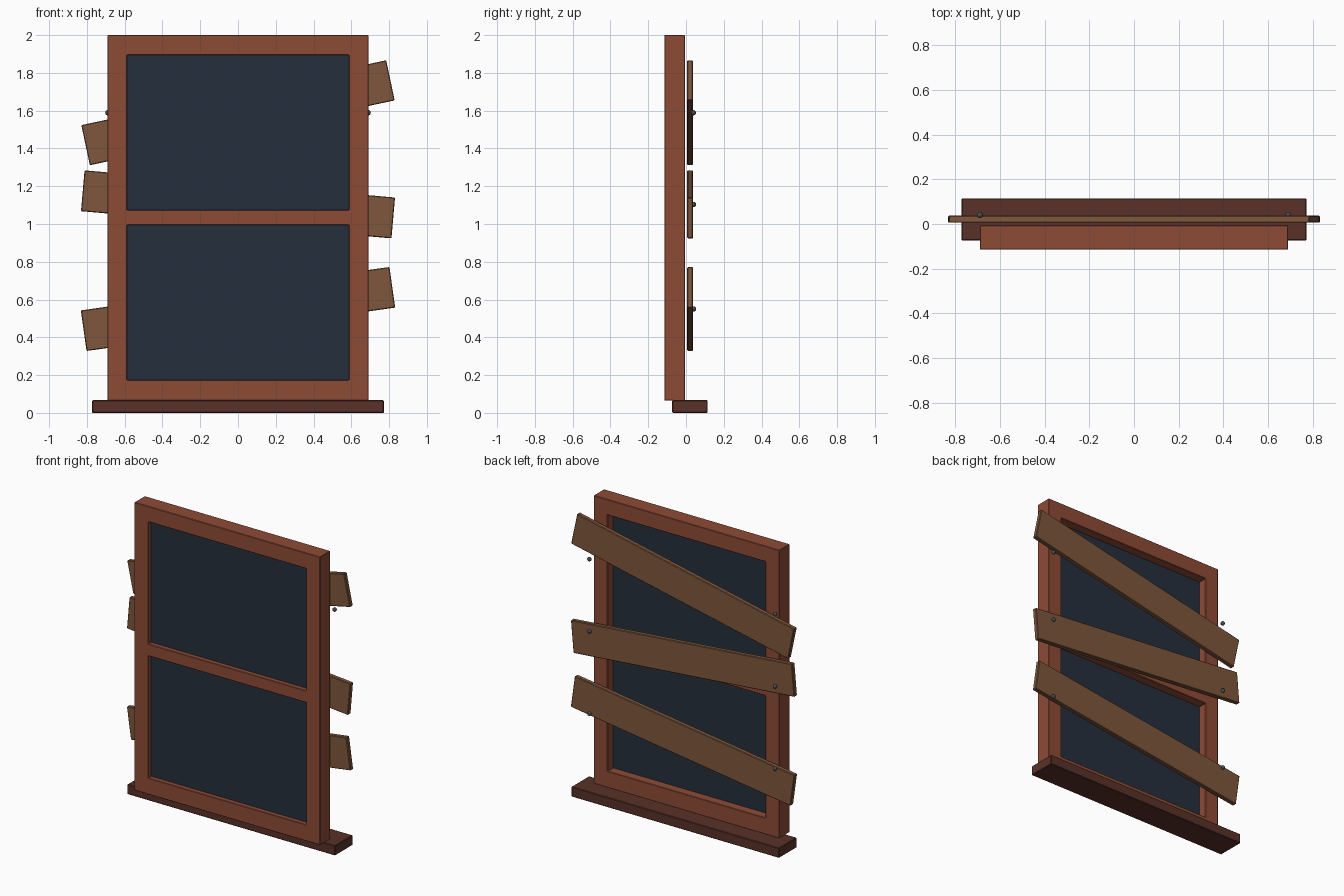
import bpy, bmesh
from math import radians

if "Cube" in bpy.data.objects:
    bpy.data.objects.remove(bpy.data.objects["Cube"])


def material(name, rgb):
    m = bpy.data.materials.new(name)
    m.diffuse_color = (*rgb, 1)
    m.use_nodes = True
    m.node_tree.nodes["Principled BSDF"].inputs["Base Color"].default_value = m.diffuse_color
    return m


RED_WOOD = material("red_wood", (0.27, 0.07, 0.037))
DARK_WOOD = material("dark_wood", (0.1, 0.031, 0.022))
PLANK_WOOD = material("plank_wood", (0.21, 0.095, 0.045))
GLASS = material("dark_glass", (0.018, 0.028, 0.045))
IRON = material("iron", (0.075, 0.075, 0.085))


def make_object(name, bm, mat, loc=(0, 0, 0), bevel=0):
    mesh = bpy.data.meshes.new(name)
    bm.to_mesh(mesh)
    bm.free()
    mesh.materials.append(mat)
    ob = bpy.data.objects.new(name, mesh)
    ob.location = loc
    bpy.context.collection.objects.link(ob)
    if bevel:
        mod = ob.modifiers.new("Bevel", 'BEVEL')
        mod.width = bevel
        mod.segments = 1
        mod.limit_method = 'ANGLE'
    return ob


def box(name, mat, loc, size, bevel=0, tilt=0):
    bm = bmesh.new()
    bmesh.ops.create_cube(bm, size=1)
    bmesh.ops.scale(bm, vec=size, verts=bm.verts)
    ob = make_object(name, bm, mat, loc, bevel)
    ob.rotation_euler.y = -radians(tilt)
    return ob


# Frame: a grid of cells with the two openings left out, extruded backwards
xs = (-0.69, -0.587, 0.587, 0.69)
zs = (0.065, 0.175, 0.995, 1.075, 1.895, 2.0)
bm = bmesh.new()
grid = [[bm.verts.new((x, -0.115, z)) for z in zs] for x in xs]
for i in range(3):
    for j in range(5):
        if i == 1 and j in (1, 3):
            continue
        bm.faces.new((grid[i][j], grid[i + 1][j],
                      grid[i + 1][j + 1], grid[i][j + 1]))
ext = bmesh.ops.extrude_face_region(bm, geom=bm.faces[:], use_keep_orig=True)
moved = [g for g in ext["geom"] if isinstance(g, bmesh.types.BMVert)]
bmesh.ops.translate(bm, vec=(0, 0.11, 0), verts=moved)
bmesh.ops.recalc_face_normals(bm, faces=bm.faces[:])
make_object("window_frame", bm, RED_WOOD, bevel=0.003)

# Glass panes, let slightly into the frame
for name, z in (("lower_pane", 0.585), ("upper_pane", 1.485)):
    box(name, GLASS, (0, -0.074, z), (1.19, 0.02, 0.836))

# Sill
box("sill", DARK_WOOD, (0, 0.021, 0.0335), (1.545, 0.188, 0.067), bevel=0.004)

# Boards nailed across the back, each with a nail at both sides
for label, z, tilt in (("lower", 0.55, 8), ("middle", 1.104, -5), ("upper", 1.589, 12)):
    box(label + "_plank", PLANK_WOOD, (0, 0.0215, z), (1.65, 0.031, 0.217),
        bevel=0.004, tilt=tilt)
    for side, x in (("left", -0.69), ("right", 0.69)):
        bm = bmesh.new()
        bmesh.ops.create_uvsphere(bm, u_segments=10, v_segments=6, radius=0.014)
        make_object(f"{label}_{side}_nail", bm, IRON, (x, 0.04, z))
